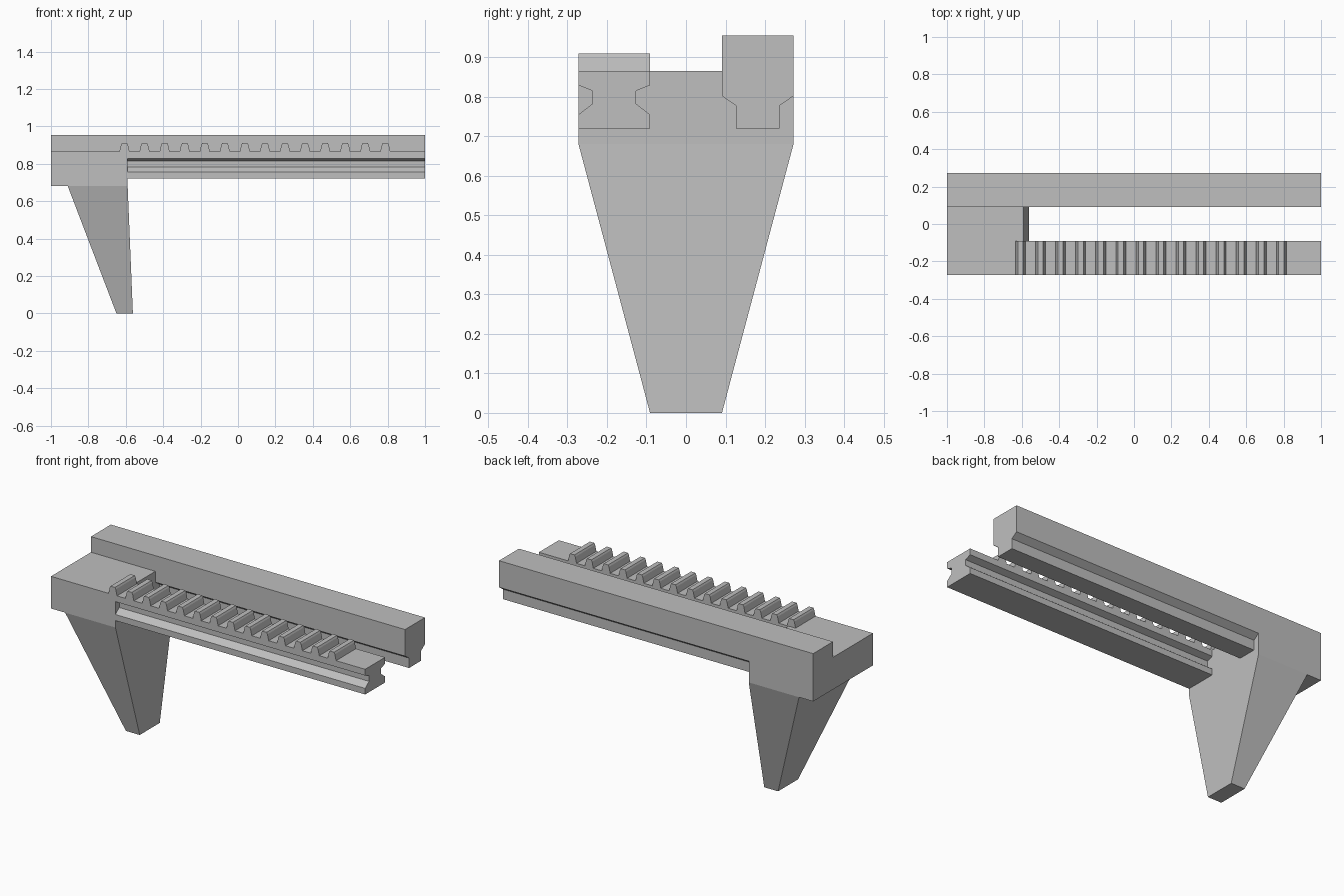
import bpy
import bmesh
from mathutils import Vector

cube = bpy.data.objects.get("Cube")
if cube:
    bpy.data.objects.remove(cube, do_unlink=True)

steel = bpy.data.materials.new("matte grey")
steel.use_nodes = True
GREY = (0.52, 0.52, 0.52, 1)
steel.diffuse_color = GREY
steel.node_tree.nodes["Principled BSDF"].inputs["Base Color"].default_value = GREY


def extrude(points, offset):
    """Closed prism from an outline of 3D points."""
    bm = bmesh.new()
    face = bm.faces.new([bm.verts.new(p) for p in points])
    new = bmesh.ops.extrude_face_region(bm, geom=[face], use_keep_orig=True)["geom"]
    verts = [v for v in new if isinstance(v, bmesh.types.BMVert)]
    bmesh.ops.translate(bm, verts=verts, vec=Vector(offset))
    bmesh.ops.recalc_face_normals(bm, faces=bm.faces)
    return bm


def finish(bm, name):
    bmesh.ops.recalc_face_normals(bm, faces=bm.faces)
    mesh = bpy.data.meshes.new(name)
    bm.to_mesh(mesh)
    bm.free()
    mesh.materials.append(steel)
    obj = bpy.data.objects.new(name, mesh)
    bpy.context.collection.objects.link(obj)
    return obj


def bar(profile, x0, x1):
    return extrude([(x0, y, z) for y, z in profile], (x1 - x0, 0, 0))


# Main dimensions
LEFT, INNER, RIGHT = -1.0, -0.59, 1.0
OUT, GAP = 0.272, 0.091
BLOCK_BOTTOM, DECK, CREST, RAIL_BOTTOM = 0.68, 0.865, 0.955, 0.72

# Stepped end block, with the tapered jaw drawn out of its underside
body = bar([(-OUT, BLOCK_BOTTOM), (OUT, BLOCK_BOTTOM), (OUT, CREST),
            (GAP, CREST), (GAP, DECK), (-OUT, DECK)], LEFT, INNER)
bmesh.ops.bisect_plane(body, geom=body.verts[:] + body.edges[:] + body.faces[:],
                       plane_co=(-0.91, 0, 0), plane_no=(1, 0, 0))
body.normal_update()
root = next(f for f in body.faces
            if f.normal.z < -0.9 and f.calc_center_median().x > -0.91)
tip = bmesh.ops.extrude_face_region(body, geom=[root])["geom"]
bmesh.ops.delete(body, geom=[root], context="FACES_ONLY")
for v in tip:
    if isinstance(v, bmesh.types.BMVert):
        v.co.x = -0.65 if v.co.x < -0.8 else -0.562
        v.co.y *= GAP / OUT
        v.co.z = 0
finish(body, "end_block_and_jaw")

# Front rail with a groove along each side
groove = [(0, 0.755), (0.035, 0.782), (0.035, 0.815), (0, 0.829)]
outer = [(-OUT + d, z) for d, z in groove]
inner = [(-GAP - d, z) for d, z in groove]
finish(bar([(-OUT, RAIL_BOTTOM)] + outer + [(-OUT, DECK), (-GAP, DECK)]
           + inner[::-1] + [(-GAP, RAIL_BOTTOM)], INNER, RIGHT), "front_rail")

# Back rail with a narrower foot
foot = 0.036
finish(bar([(GAP, CREST), (OUT, CREST), (OUT, 0.802), (OUT - foot, 0.777),
            (OUT - foot, RAIL_BOTTOM), (GAP + foot, RAIL_BOTTOM),
            (GAP + foot, 0.777), (GAP, 0.802)], INNER, RIGHT), "back_rail")

# Rack teeth along the front rail
half = [(0.027, DECK), (0.019, 0.9), (0.014, 0.91)]
for i in range(14):
    cx = -0.607 + i * 0.1073
    outline = [(cx + d, -OUT, z) for d, z in half]
    outline += [(cx - d, -OUT, z) for d, z in half[::-1]]
    finish(extrude(outline, (0, OUT - GAP, 0)), f"rack_tooth_{i + 1}")
